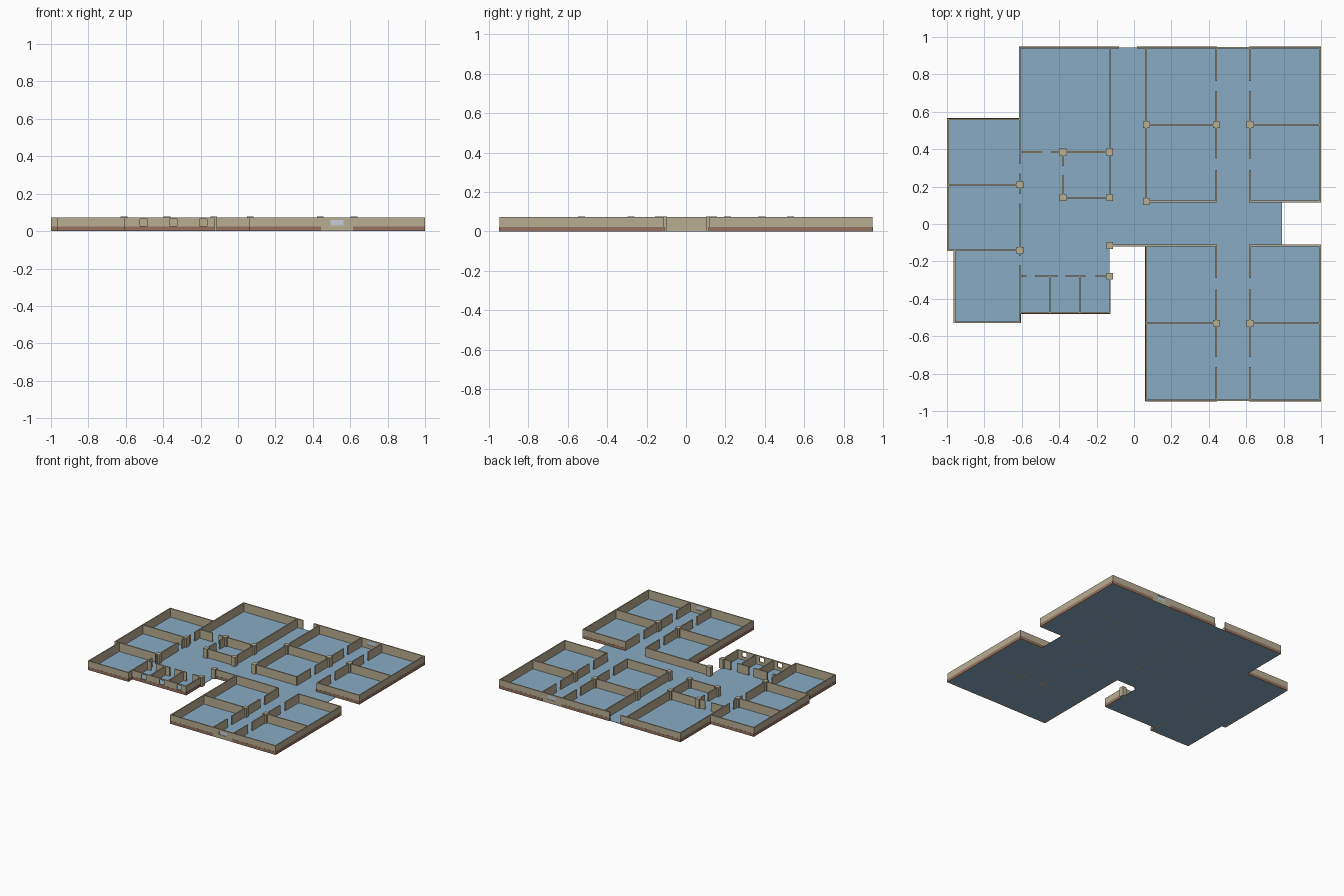
import bpy, bmesh
from mathutils import Vector

if "Cube" in bpy.data.objects:
    bpy.data.objects.remove(bpy.data.objects["Cube"])

H, T = 0.073, 0.009          # wall height and thickness
BASE = 0.024                 # height of outer plinth


def material(name, rgb):
    m = bpy.data.materials.new(name)
    m.diffuse_color = (*rgb, 1)
    m.use_nodes = True
    m.node_tree.nodes["Principled BSDF"].inputs["Base Color"].default_value = m.diffuse_color
    return m


WALL = material("plaster", (0.48, 0.42, 0.29))
BROWN = material("plinth_brown", (0.30, 0.17, 0.115))
BLUE = material("floor_blue", (0.25, 0.41, 0.55))
GLASS = material("window_glass", (0.55, 0.62, 0.72))


class Part:
    """Collects boxes into one named object."""
    def __init__(self, name, mat):
        self.name, self.mat, self.bm = name, mat, bmesh.new()

    def box(self, x0, x1, y0, y1, z0, z1):
        vs = bmesh.ops.create_cube(self.bm, size=1)["verts"]
        mid = Vector((x0 + x1, y0 + y1, z0 + z1)) / 2
        size = (x1 - x0, y1 - y0, z1 - z0)
        for v in vs:
            v.co = Vector(v.co[i] * size[i] for i in range(3)) + mid

    def finish(self):
        me = bpy.data.meshes.new(self.name)
        self.bm.to_mesh(me)
        self.bm.free()
        me.materials.append(self.mat)
        bpy.context.collection.objects.link(bpy.data.objects.new(self.name, me))


inner = Part("inner_walls", WALL)
outer = Part("outer_walls", WALL)
plinth = Part("outer_plinth", BROWN)
floors = Part("floors", BLUE)
columns = Part("columns", WALL)
glass = Part("window_panes", GLASS)


def run(part, axis, c, a, b, z0=0, z1=H, t=T, ends=True):
    """Straight strip along an axis at offset c."""
    e = T / 2 if ends else 0
    if axis == "x":
        part.box(a - e, b + e, c - t / 2, c + t / 2, z0, z1)
    else:
        part.box(c - t / 2, c + t / 2, a - e, b + e, z0, z1)


def wall(axis, c, a, b, gaps=()):
    """Inner wall with full-height door gaps."""
    p = a
    for g0, g1 in sorted(gaps):
        run(inner, axis, c, p, g0, ends=False)
        p = g1
    run(inner, axis, c, p, b, ends=False)


def facade(axis, c, a, b, out, windows=(), base=True):
    """Outer wall with windows (u0, u1, z0, z1) and a plinth on its outer face."""
    p = a - T / 2
    for u0, u1, z0, z1 in windows:
        run(outer, axis, c, p, u0, ends=False)
        run(outer, axis, c, u0, u1, 0, z0, ends=False)
        run(outer, axis, c, u0, u1, z1, H, ends=False)
        p = u1
    run(outer, axis, c, p, b + T / 2, ends=False)
    if base:
        run(plinth, axis, c + out * T / 2, a, b, 0, BASE, t=0.002)


E, N, W = 0.994, 0.943, -0.994

# Room floors
for r in [(W, -0.61, -0.14, 0.21), (W, -0.61, 0.21, 0.56), (-0.96, -0.61, -0.525, -0.14),
          (-0.61, -0.13, 0.385, N), (-0.61, -0.13, -0.28, 0.385), (-0.61, -0.13, -0.475, -0.28),
          (-0.13, 0.065, -0.115, N), (0.065, 0.79, -0.115, 0.12),
          (0.065, E, 0.12, N), (0.065, E, -N, -0.115)]:
    floors.box(*r, 0, 0.003)

# West rooms
facade("x", 0.56, W, -0.61, 1)
facade("y", W, -0.14, 0.56, -1)
facade("x", -0.14, W, -0.96, -1)
facade("y", -0.96, -0.525, -0.14, -1)
facade("x", -0.525, -0.96, -0.61, -1)
facade("y", -0.61, -0.525, -0.475, 1)
wall("x", 0.21, W, -0.61)
wall("x", -0.14, -0.96, -0.61)
wall("y", -0.61, -0.475, 0.56, [(-0.22, -0.17), (0.11, 0.16), (0.27, 0.32)])

# Large north hall and the small core room
facade("y", -0.61, 0.56, N, -1)
facade("x", N, -0.61, -0.085, 1)
wall("x", 0.385, -0.61, -0.13, [(-0.495, -0.44)])
wall("y", -0.13, 0.14, N)
wall("y", -0.38, 0.14, 0.385, [(0.26, 0.31)])
wall("x", 0.14, -0.38, -0.13)

# South washrooms with small open windows
facade("x", -0.475, -0.61, -0.13, -1,
       [(x - 0.02, x + 0.02, 0.027, 0.064) for x in (-0.505, -0.345, -0.187)])
facade("y", -0.13, -0.475, -0.28, 1)
wall("x", -0.28, -0.61, -0.13, [(-0.575, -0.53), (-0.41, -0.365), (-0.26, -0.205)])
for x in (-0.45, -0.29):
    wall("y", x, -0.475, -0.28)

# East wings, mirrored front to back
for s, near in ((1, 0.12), (-1, -0.115)):
    lo, hi = sorted((near, s * N))
    facade("y", E, lo, hi, 1)
    facade("x", near, 0.62, E, -s)
    facade("x", s * N, 0.02 if s > 0 else 0.065, 0.44, s)
    facade("x", s * N, 0.62, E, s)
    # corridor end wall with a window
    facade("x", s * N, 0.44, 0.62, s, [(0.495, 0.565, 0.03, 0.06)], base=False)
    run(glass, "x", s * N, 0.495, 0.565, 0.03, 0.06, t=0.002, ends=False)
    # corridor walls with doors
    doors = [tuple(sorted((s * p, s * q))) for p, q in ((0.29, 0.35), (0.71, 0.765))]
    for x in (0.44, 0.62):
        wall("y", x, lo, hi, doors)
    wall("x", s * 0.53, 0.065, 0.44)
    wall("x", s * 0.53, 0.62, E)
wall("x", 0.12, 0.065, 0.44)
wall("y", 0.065, 0.12, N)
facade("y", 0.065, -N, -0.115, -1)
facade("x", -0.115, -0.13, 0.065, -1)
wall("x", -0.115, 0.065, 0.44)

# Square columns
for x, y in [(-0.38, 0.385), (-0.13, 0.385), (-0.38, 0.14), (-0.13, 0.14), (-0.61, 0.21),
             (-0.61, -0.14), (-0.13, -0.115), (-0.13, -0.28), (0.065, 0.53), (0.44, 0.53),
             (0.62, 0.53), (0.065, 0.12), (0.44, -0.53), (0.62, -0.53)]:
    columns.box(x - 0.018, x + 0.018, y - 0.018, y + 0.018, 0, 0.077)

for part in (inner, outer, plinth, floors, columns, glass):
    part.finish()
